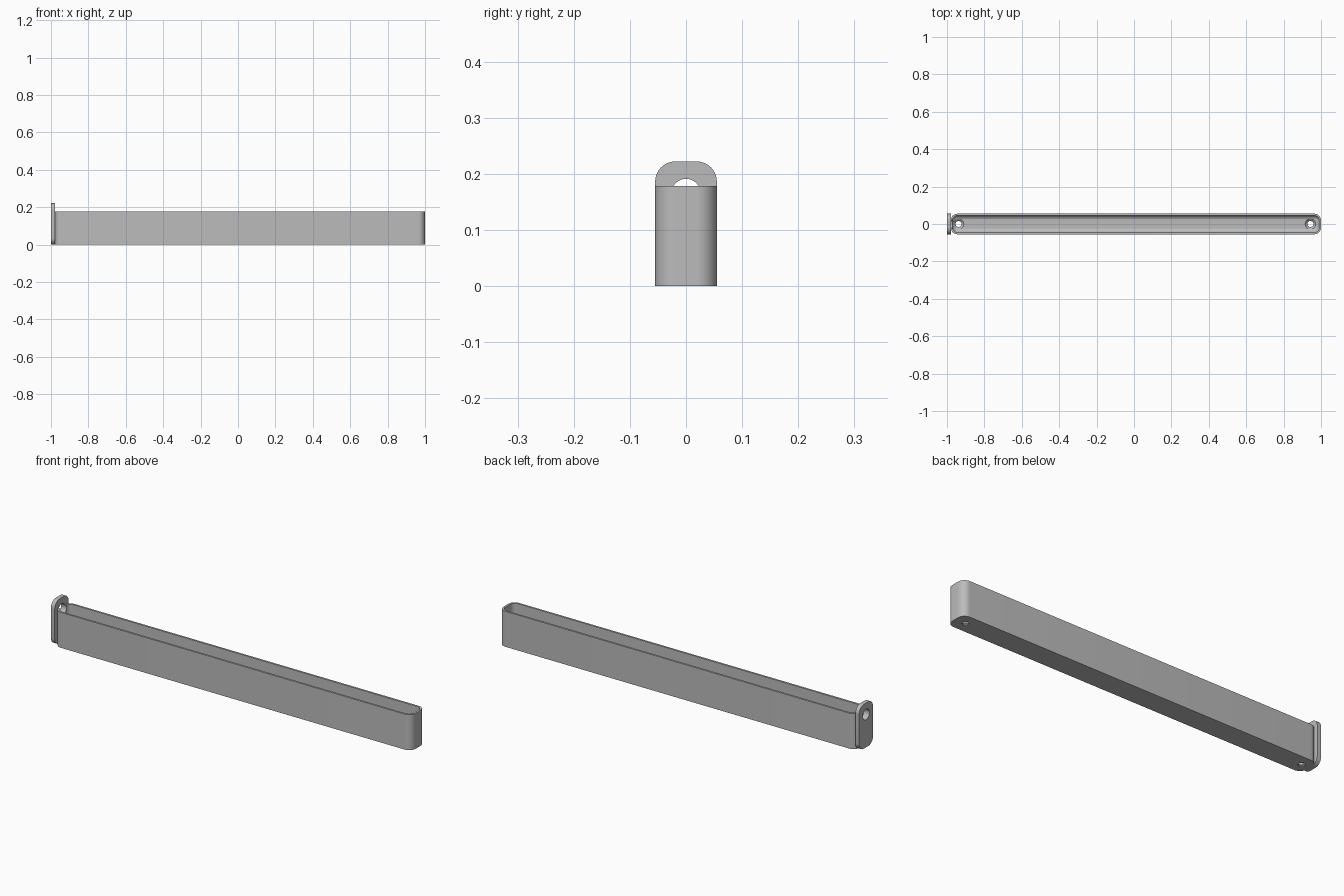
import bpy, bmesh, math
from mathutils import Matrix, Vector

cube = bpy.data.objects.get("Cube")
if cube:
    bpy.data.objects.remove(cube)

grey = bpy.data.materials.new("plain grey")
grey.use_nodes = True
colour = (0.5, 0.5, 0.5, 1)
grey.diffuse_color = colour
grey.node_tree.nodes["Principled BSDF"].inputs["Base Color"].default_value = colour


def rounded_rect(hx, hy, radius, steps=10):
    """Counter-clockwise outline of a rounded rectangle."""
    points = []
    for k, (sx, sy) in enumerate([(1, 1), (-1, 1), (-1, -1), (1, -1)]):
        for i in range(steps + 1):
            a = math.pi / 2 * (k + i / steps)
            points.append((sx * (hx - radius) + radius * math.cos(a),
                           sy * (hy - radius) + radius * math.sin(a)))
    return points


def loft(name, rings, matrix=Matrix()):
    """Closed solid through matching rings, capped at both ends."""
    bm = bmesh.new()
    loops = [[bm.verts.new(matrix @ Vector((x, y, z))) for x, y in pts]
             for pts, z in rings]
    for a, b in zip(loops, loops[1:]):
        for i in range(len(a)):
            j = (i + 1) % len(a)
            bm.faces.new((a[i], a[j], b[j], b[i]))
    bm.faces.new(loops[0][::-1])
    bm.faces.new(loops[-1])
    bmesh.ops.recalc_face_normals(bm, faces=bm.faces)
    mesh = bpy.data.meshes.new(name)
    bm.to_mesh(mesh)
    bm.free()
    mesh.materials.append(grey)
    obj = bpy.data.objects.new(name, mesh)
    bpy.context.collection.objects.link(obj)
    return obj


def circle(r, n=40):
    return [(r * math.cos(math.tau * i / n), r * math.sin(math.tau * i / n))
            for i in range(n)]


def select(obj):
    bpy.ops.object.select_all(action='DESELECT')
    obj.select_set(True)
    bpy.context.view_layer.objects.active = obj


def cut(obj, cutter):
    select(obj)
    mod = obj.modifiers.new("hole", 'BOOLEAN')
    mod.operation = 'DIFFERENCE'
    mod.solver = 'EXACT'
    mod.object = cutter
    bpy.ops.object.modifier_apply(modifier=mod.name)
    bpy.data.objects.remove(cutter)


# Main dimensions
HX, HY, HEIGHT = 0.99, 0.055, 0.178
CORNER, WALL, FLOOR, FILLET = 0.036, 0.01, 0.016, 0.022


def inset(d):
    return rounded_rect(HX - d, HY - d, CORNER - d)


# Tray: outer wall, rim, inner wall and a filleted floor
rings = [(inset(0), 0), (inset(0), HEIGHT), (inset(WALL), HEIGHT)]
for i in range(9):
    a = math.pi / 2 * i / 8
    rings.append((inset(WALL + FILLET * (1 - math.cos(a))),
                  FLOOR + FILLET * (1 - math.sin(a))))
tray = loft("tray", rings, Matrix.Translation((0.01, 0, 0)))

# Countersunk screw holes in the floor
for x in (-0.938, 0.943):
    cut(tray, loft("screw_cutter",
                   [(circle(0.016), -0.02), (circle(0.016), 0.004),
                    (circle(0.03), 0.018), (circle(0.03), 0.03)],
                   Matrix.Translation((x, 0, 0))))

# Hanging tab standing on the end of the tray
TAB_H = 0.222
upright = Matrix(((0, 0, 1, 0), (1, 0, 0, 0), (0, 1, 0, TAB_H / 2), (0, 0, 0, 1)))
outline = rounded_rect(HY, TAB_H / 2, CORNER)
tab = loft("hanging_tab", [(outline, -1), (outline, -0.979)], upright)

# Hanging hole through the tab and the end wall
sideways = Matrix(((0, 0, 1, 0), (1, 0, 0, 0), (0, 1, 0, 0.165), (0, 0, 0, 1)))
for part in (tab, tray):
    cut(part, loft("hang_cutter", [(circle(0.026), -1.05), (circle(0.026), -0.95)],
                   sideways))

# Smooth curves, crisp edges
for part in (tray, tab):
    select(part)
    bpy.ops.object.shade_smooth_by_angle(angle=math.radians(30))
